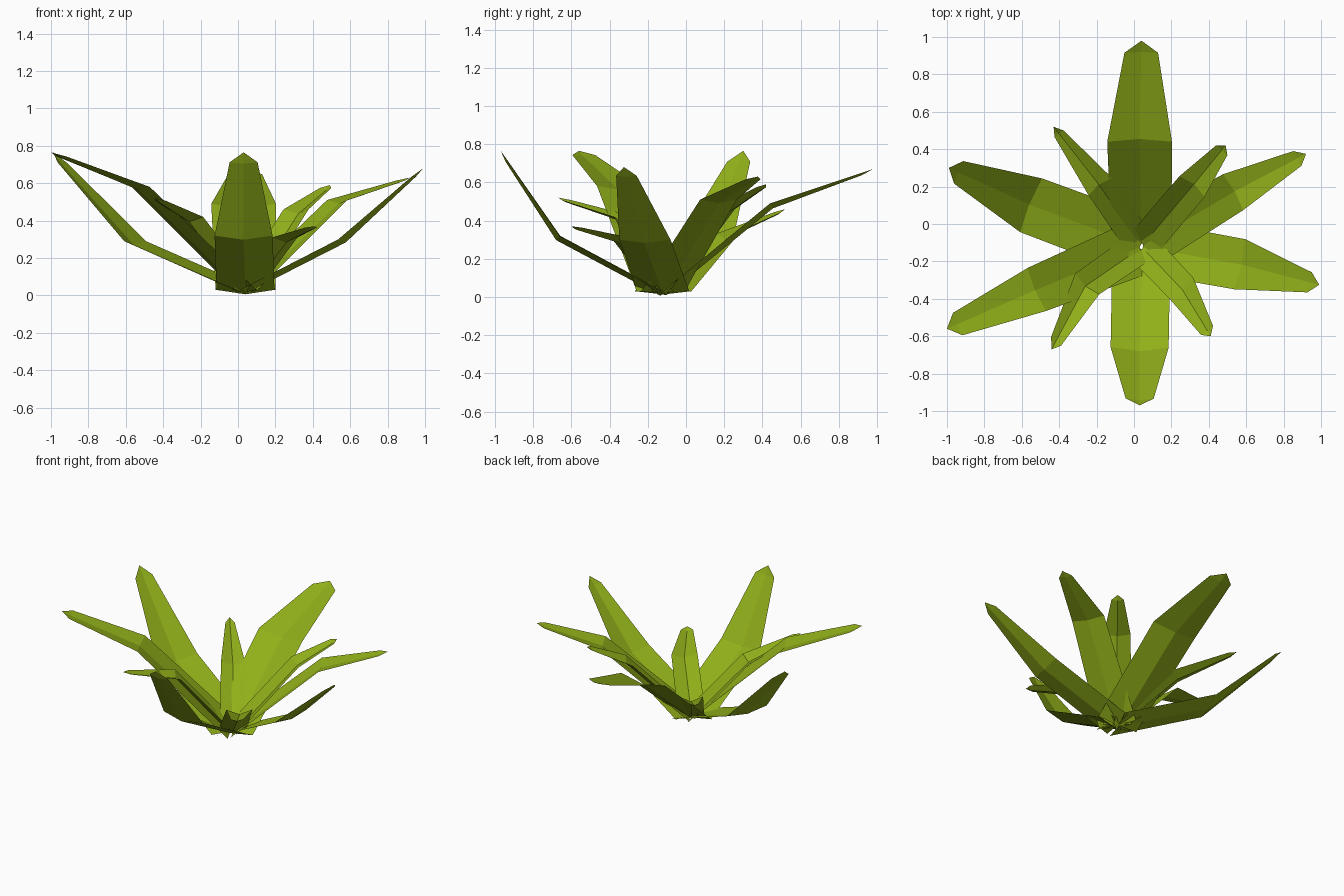
import bpy
from mathutils import Vector

if "Cube" in bpy.data.objects:
    bpy.data.objects.remove(bpy.data.objects["Cube"])

green = bpy.data.materials.new("leaf_green")
green.diffuse_color = (0.28, 0.43, 0.01, 1)
green.use_nodes = True
green.node_tree.nodes["Principled BSDF"].inputs["Base Color"].default_value = green.diffuse_color

BASE = Vector((0.04, -0.12, 0.03))
UP = Vector((0, 0, 1))


def leaf(name, mid, tip, base_w, mid_w, end_w, fold):
    """Folded blade: base, bend and shoulder rows of three points, then a tip."""
    mid, tip = Vector(mid), Vector(tip)
    out = tip - BASE
    out.z = 0
    side = UP.cross(out).normalized()
    shoulder = mid.lerp(tip, 0.88)
    inner = (mid - BASE).cross(side).normalized()
    outer = (tip - mid).cross(side).normalized()
    if inner.z < 0:
        inner, outer = -inner, -outer
    rows = [(BASE, base_w, inner, fold * 0.9),
            (mid, mid_w, (inner + outer).normalized(), fold),
            (shoulder, end_w, outer, fold * 0.4)]
    verts = []
    for p, w, n, f in rows:
        verts += [p + side * w, p - n * f, p - side * w]
    verts.append(tip)
    faces = [(5, 4, 1, 2), (4, 3, 0, 1), (8, 7, 4, 5), (7, 6, 3, 4),
             (9, 7, 8), (9, 6, 7)]
    faces = [f[::-1] for f in faces]
    mesh = bpy.data.meshes.new(name)
    mesh.from_pydata([tuple(v) for v in verts], [], faces)
    mesh.materials.append(green)
    obj = bpy.data.objects.new(name, mesh)
    bpy.context.collection.objects.link(obj)


# Six broad leaves: bend point, tip, half widths at base, bend and shoulder
leaf("broad_leaf_back", (0.03, 0.44, 0.49), (0.04, 0.98, 0.67), 0.16, 0.173, 0.09, 0.03)
leaf("broad_leaf_front", (0.03, -0.66, 0.32), (0.03, -0.97, 0.765), 0.155, 0.155, 0.075, 0.03)
leaf("broad_leaf_back_left", (-0.55, 0.10, 0.29), (-0.99, 0.30, 0.765), 0.16, 0.155, 0.065, 0.02)
leaf("broad_leaf_back_right", (0.53, 0.17, 0.51), (0.92, 0.375, 0.63), 0.13, 0.11, 0.045, 0.02)
leaf("broad_leaf_front_left", (-0.52, -0.35, 0.58), (-1.0, -0.56, 0.765), 0.15, 0.125, 0.065, 0.02)
leaf("broad_leaf_front_right", (0.565, -0.215, 0.30), (0.99, -0.325, 0.68), 0.14, 0.137, 0.055, 0.02)

# Four narrow inner leaves with a deeper fold
leaf("narrow_leaf_back_left", (-0.18, 0.20, 0.33), (-0.43, 0.52, 0.46), 0.08, 0.078, 0.03, 0.03)
leaf("narrow_leaf_back_right", (0.31, 0.20, 0.46), (0.49, 0.42, 0.59), 0.09, 0.087, 0.04, 0.03)
leaf("narrow_leaf_front_right", (0.25, -0.34, 0.31), (0.41, -0.60, 0.37), 0.09, 0.085, 0.04, 0.03)
leaf("narrow_leaf_front_left", (-0.25, -0.32, 0.42), (-0.44, -0.67, 0.52), 0.09, 0.085, 0.035, 0.03)
